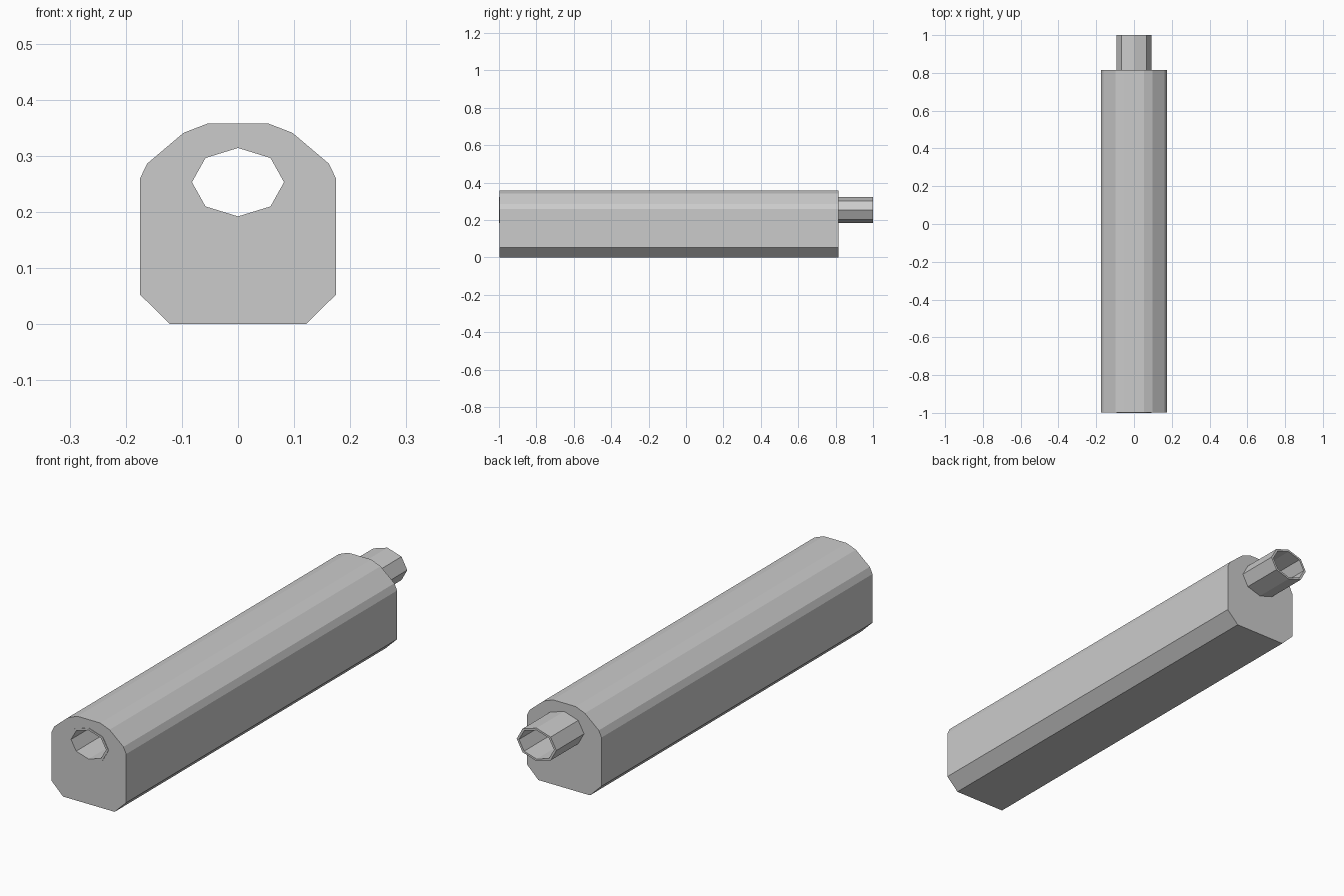
import bpy
from math import sin, cos, tau, pi

if "Cube" in bpy.data.objects:
    bpy.data.objects.remove(bpy.data.objects["Cube"])

CENTRE_Z = 0.253


def octagon(rx, rz):
    return [(rx * cos(tau * i / 8), CENTRE_Z + rz * sin(tau * i / 8)) for i in range(8)]


def extrude_profile(name, loops, y0, y1):
    """Fill closed x-z loops (inner loops become holes) and extrude along y."""
    curve = bpy.data.curves.new(name, 'CURVE')
    curve.dimensions = '2D'
    curve.fill_mode = 'BOTH'
    curve.extrude = (y1 - y0) / 2
    for loop in loops:
        spline = curve.splines.new('POLY')
        spline.points.add(len(loop) - 1)
        for point, (x, z) in zip(spline.points, loop):
            point.co = (x, z, 0, 1)
        spline.use_cyclic_u = True
    obj = bpy.data.objects.new(name, curve)
    bpy.context.collection.objects.link(obj)
    obj.rotation_euler.x = pi / 2
    obj.location.y = (y0 + y1) / 2
    bpy.ops.object.select_all(action='DESELECT')
    obj.select_set(True)
    bpy.context.view_layer.objects.active = obj
    bpy.ops.object.convert(target='MESH')
    obj = bpy.context.object
    bpy.ops.object.transform_apply(location=True, rotation=True, scale=True)
    bpy.ops.object.mode_set(mode='EDIT')
    bpy.ops.mesh.select_all(action='SELECT')
    bpy.ops.mesh.remove_doubles(threshold=0.0001)
    bpy.ops.mesh.normals_make_consistent(inside=False)
    bpy.ops.object.mode_set(mode='OBJECT')
    bpy.ops.object.shade_flat()
    return obj


# Housing: chamfered base and rounded top, mirrored from its right half
half = [(0.121, 0), (0.175, 0.053), (0.175, 0.259),
        (0.162, 0.286), (0.097, 0.341), (0.053, 0.358)]
outline = half + [(-x, z) for x, z in reversed(half)]
outer, bore = octagon(0.093, 0.070), octagon(0.082, 0.061)
extrude_profile("housing", [outline, outer], -0.998, 0.815)

# Hollow tube running through the housing and out of the back
extrude_profile("barrel_tube", [outer, bore], -1.0, 1.0)
